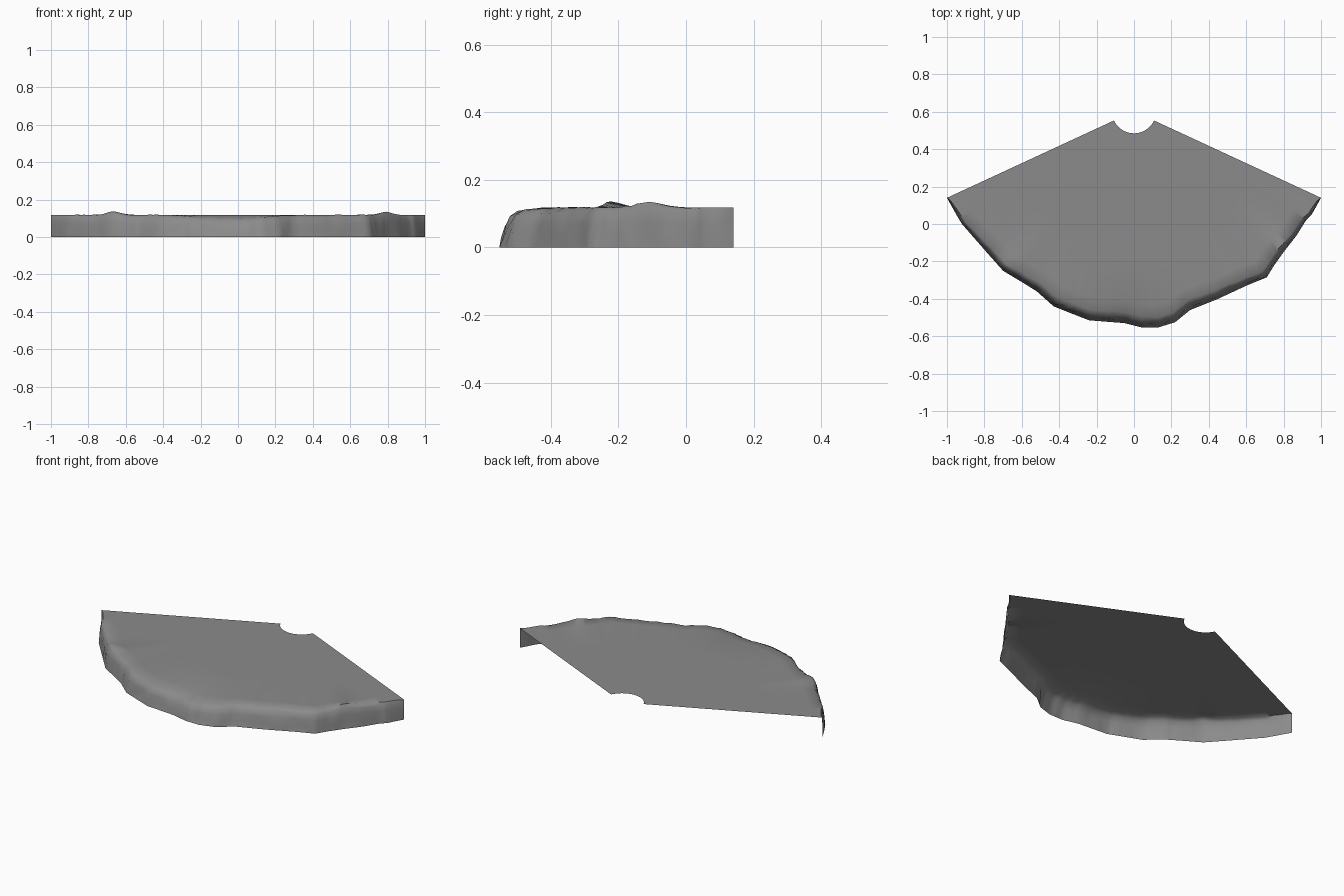
import bpy, bmesh, math, random
from mathutils import Vector

cube = bpy.data.objects.get("Cube")
if cube:
    bpy.data.objects.remove(cube, do_unlink=True)

random.seed(4)
HUB = Vector((0, 0.603))
HUB_RADIUS = 0.118
TOP = 0.118
STEPS = 4

# Foot of the rugged rim, from right corner to left corner
OUTLINE = [(-1, .14), (-.95, .05), (-.92, 0), (-.85, -.08), (-.78, -.16),
           (-.7, -.25), (-.6, -.31), (-.52, -.36), (-.43, -.44), (-.33, -.48),
           (-.24, -.515), (-.05, -.53), (.04, -.553), (.13, -.553), (.22, -.525),
           (.3, -.46), (.45, -.4), (.6, -.33), (.71, -.285), (.75, -.22),
           (.8, -.15), (.87, -.06), (.92, .02), (.95, .05), (1, .14)]

# Rim profile: share of the inset, share of the height
PROFILE = [(0, 0), (.15, .3), (.3, .6), (.55, .87), (1, 1)]


def bump(x, centre, width):
    return math.exp(-((x - centre) / width) ** 2)


def rim_height(x):
    return (TOP + .02 * bump(x, -.69, .05) + .017 * bump(x, .815, .04)
            - .016 * bump(x, -.02, .25))


def foot_points():
    points = []
    for a, b in zip(OUTLINE, OUTLINE[1:]):
        points += [Vector(a).lerp(Vector(b), i / STEPS) for i in range(STEPS)]
    return points + [Vector(OUTLINE[-1])]


def column(foot):
    """Points from the foot, over the rim and across the top to the hub."""
    out = (foot - HUB).normalized()
    taper = max(0, 1 - abs(foot.x)) ** .4
    inset = .06 * taper
    height = rim_height(foot.x)
    points = []
    for share, rise in PROFILE:
        rough = random.uniform(-.004, .006) * taper if share else 0
        p = foot - out * (inset * share + rough)
        z = height * rise
        if rise == 1:
            z += random.uniform(-.003, .003) * taper
        points.append((p.x, p.y, z))
    rim = foot - out * inset
    inner = HUB + out * HUB_RADIUS
    for share in (.07, .35, .7, 1):
        p = rim.lerp(inner, share)
        points.append((p.x, p.y, TOP))
    return points


# Open shell: top slab surface and outer rim
bm = bmesh.new()
columns = [[bm.verts.new(p) for p in column(foot)] for foot in foot_points()]
for left, right in zip(columns, columns[1:]):
    for i in range(len(left) - 1):
        bm.faces.new((left[i], right[i], right[i + 1], left[i + 1]))
mesh = bpy.data.meshes.new("stone_ledge")
bm.to_mesh(mesh)
bm.free()

# Stone colour
stone = bpy.data.materials.new("grey_stone")
stone.use_nodes = True
colour = (.26, .26, .26, 1)
stone.diffuse_color = colour
stone.node_tree.nodes["Principled BSDF"].inputs["Base Color"].default_value = colour
mesh.materials.append(stone)

ledge = bpy.data.objects.new("stone_ledge", mesh)
bpy.context.collection.objects.link(ledge)
bpy.ops.object.select_all(action='DESELECT')
ledge.select_set(True)
bpy.context.view_layer.objects.active = ledge
bpy.ops.object.shade_smooth_by_angle(angle=math.radians(60))
